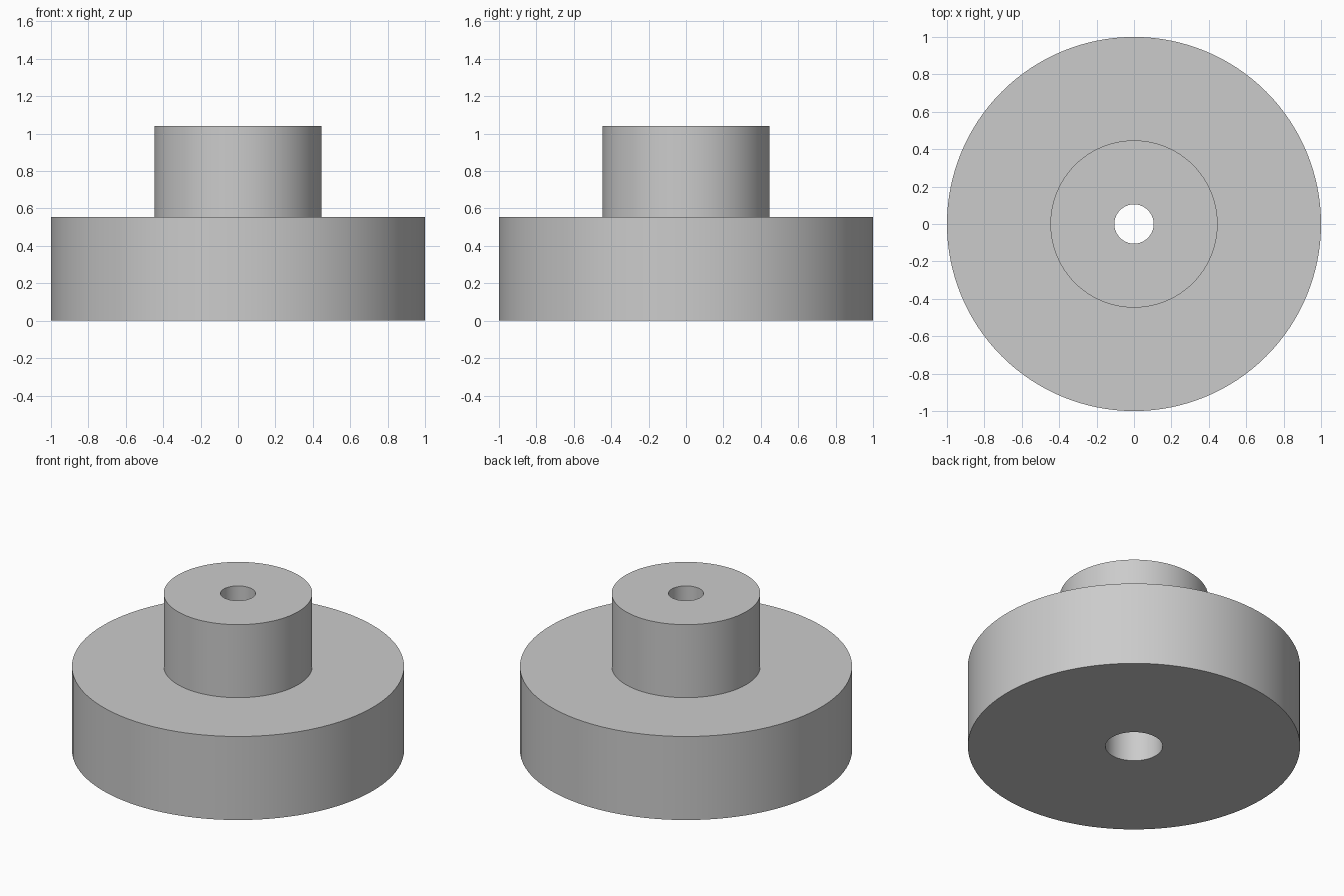
import bpy, bmesh, math

cube = bpy.data.objects.get("Cube")
if cube:
    bpy.data.objects.remove(cube, do_unlink=True)

SIDES = 128
BASE_R, HUB_R = 1.0, 0.447
BORE_R, COUNTERBORE_R = 0.105, 0.172
BASE_H, TOP_H = 0.555, 1.04

grey = bpy.data.materials.new("plain grey")
grey.use_nodes = True
colour = (0.6, 0.6, 0.6, 1)
grey.diffuse_color = colour
grey.node_tree.nodes["Principled BSDF"].inputs["Base Color"].default_value = colour


def lathe(name, profile):
    """Revolve a closed (radius, height) profile around the z axis."""
    bm = bmesh.new()
    rings = []
    for r, z in profile:
        rings.append([bm.verts.new((r * math.cos(a), r * math.sin(a), z))
                      for a in (math.tau * i / SIDES for i in range(SIDES))])
    for low, high in zip(rings, rings[1:] + rings[:1]):
        for i in range(SIDES):
            j = (i + 1) % SIDES
            bm.faces.new((low[i], low[j], high[j], high[i]))
    bmesh.ops.recalc_face_normals(bm, faces=bm.faces)
    mesh = bpy.data.meshes.new(name)
    bm.to_mesh(mesh)
    bm.free()
    mesh.materials.append(grey)
    obj = bpy.data.objects.new(name, mesh)
    bpy.context.collection.objects.link(obj)
    bpy.ops.object.select_all(action='DESELECT')
    obj.select_set(True)
    bpy.context.view_layer.objects.active = obj
    bpy.ops.object.shade_smooth_by_angle(angle=math.radians(30))
    return obj


# Wide disc, narrow hub and stepped centre bore in one closed solid
lathe("flanged_hub", [
    (COUNTERBORE_R, 0), (BASE_R, 0), (BASE_R, BASE_H),
    (HUB_R, BASE_H), (HUB_R, TOP_H), (BORE_R, TOP_H),
    (BORE_R, BASE_H), (COUNTERBORE_R, BASE_H),
])
